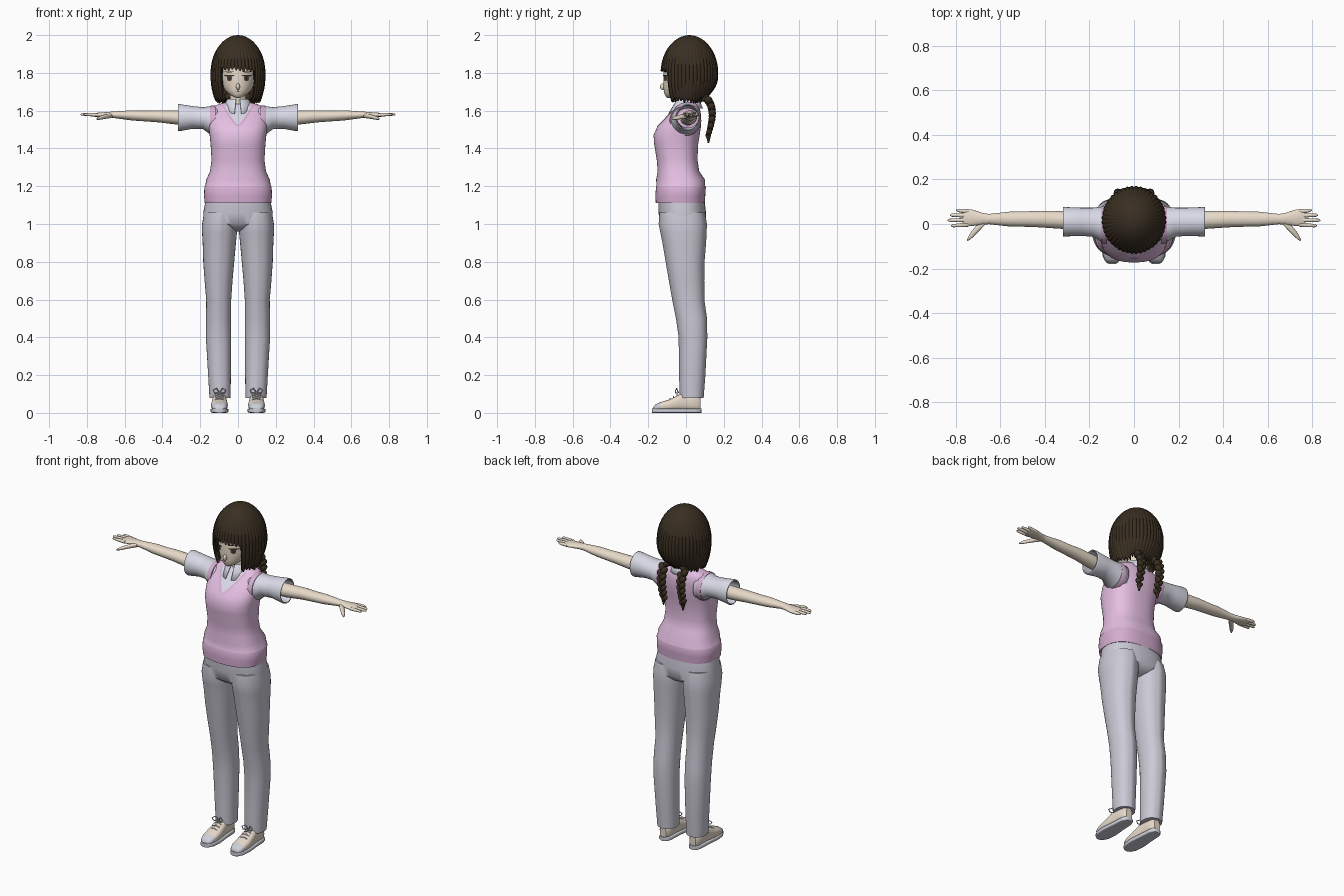
import bpy, bmesh, math, random
from math import sin, cos, pi, tau, exp, copysign, radians
from mathutils import Matrix

random.seed(4)
if "Cube" in bpy.data.objects:
    bpy.data.objects.remove(bpy.data.objects["Cube"])


def material(name, *rgb):
    col = [(c / 255) ** 2.2 for c in rgb] + [1]
    m = bpy.data.materials.new(name)
    m.use_nodes = True
    m.diffuse_color = col
    m.node_tree.nodes["Principled BSDF"].inputs["Base Color"].default_value = col
    return m


HAIR = material("dark brown hair", 60, 50, 38)
SKIN = material("fair skin", 240, 226, 208)
SHIRT = material("white shirt", 222, 222, 236)
VEST = material("pink knit", 228, 190, 226)
RIB = material("pink ribbing", 212, 172, 208)
PANTS = material("grey trousers", 202, 200, 212)
SHOE = material("cream shoe", 238, 224, 208)
SOLE = material("pale grey sole", 205, 205, 216)
IRIS = material("brown eye", 92, 68, 58)
LIPS = material("soft red lips", 196, 142, 134)


def finish(name, bm, mats, mirror=False, solid=0, angle=45, rule=None, recalc=True):
    if recalc:
        bmesh.ops.recalc_face_normals(bm, faces=bm.faces)
    if rule:
        for f in bm.faces:
            f.material_index = rule(f.calc_center_median())
    me = bpy.data.meshes.new(name)
    bm.to_mesh(me)
    bm.free()
    me.shade_smooth()
    me.set_sharp_from_angle(angle=radians(angle))
    for m in mats:
        me.materials.append(m)
    ob = bpy.data.objects.new(name, me)
    bpy.context.scene.collection.objects.link(ob)
    if solid:
        mod = ob.modifiers.new("thickness", "SOLIDIFY")
        mod.thickness, mod.offset = solid, -1
    if mirror:
        ob.modifiers.new("mirror", "MIRROR")
    return ob


def grid(rows, closed=False):
    """Skin a list of equally long point rows."""
    bm = bmesh.new()
    vs = [[bm.verts.new(p) for p in row] for row in rows]
    n = len(rows[0])
    for a, b in zip(vs, vs[1:]):
        for i in range(n if closed else n - 1):
            j = (i + 1) % n
            bm.faces.new((a[i], a[j], b[j], b[i]))
    return bm, vs


def loft(name, axis, rings, mats, e=2, n=48, crease=0, caps=True, **kw):
    """Rings are (position on axis, two centre values, two radii)."""
    rows = []
    for p, c1, c2, r1, r2 in rings:
        row = []
        for i in range(n):
            c, s = cos(tau * i / n), sin(tau * i / n)
            u = c1 + r1 * copysign(abs(c) ** (2 / e), c)
            v = c2 + r2 * copysign(abs(s) ** (2 / e), s) * (1 + crease * exp(-(c / .1) ** 2))
            row.append({"x": (p, u, v), "y": (u, p, v), "z": (u, v, p)}[axis])
        rows.append(row)
    bm, vs = grid(rows, True)
    if caps:
        bm.faces.new(vs[0])
        bm.faces.new(vs[-1])
    return finish(name, bm, mats, **kw)


def front_y(rings, e, x, z):
    """Front surface of a vertical loft."""
    for a, b in zip(rings, rings[1:]):
        if z <= b[0]:
            break
    t = (z - a[0]) / (b[0] - a[0])
    _, _, cy, rx, ry = [p + (q - p) * t for p, q in zip(a, b)]
    return cy - ry * max(0, 1 - abs(x / rx) ** e) ** (1 / e)


def patch(name, rings, e, z0, z1, left, right, mat, off, mirror=True):
    """Thin plate lying on the front of a loft, between two side curves."""
    rows = []
    for k in range(17):
        t = k / 16
        z, l, r = z0 + (z1 - z0) * t, left(t), right(t)
        xs = [l + (r - l) * i / 12 for i in range(13)]
        rows.append([(x, front_y(rings, e, x, z) - off, z) for x in xs])
    finish(name, grid(rows)[0], [mat], mirror=mirror, recalc=False)


# Head and neck
head = [(1.668, 0, -.085, .012, .015), (1.675, 0, -.078, .028, .03), (1.69, 0, -.06, .05, .055),
        (1.71, 0, -.04, .07, .078), (1.74, 0, -.02, .086, .1), (1.78, 0, -.005, .096, .115),
        (1.83, 0, .005, .103, .122), (1.9, 0, .01, .1, .11), (1.95, 0, .015, .07, .08),
        (1.97, 0, .015, .03, .03)]
loft("head", "z", head, [SKIN])
loft("neck", "z", [(1.57, 0, .01, .055, .05), (1.62, 0, .008, .043, .043), (1.72, 0, .005, .042, .042)], [SKIN])
bm = bmesh.new()
bmesh.ops.create_uvsphere(bm, u_segments=16, v_segments=10, radius=1,
                          matrix=Matrix.Translation((0, -.121, 1.727)) @ Matrix.Diagonal((.01, .017, .018, 1)))
finish("nose", bm, [SKIN])


# Painted face details
def oval(name, cx, w, z0, z1, mat, off, mirror=True):
    half = lambda t: w * max(0, 1 - (2 * t - 1) ** 2) ** .5
    patch(name, head, 2, z0, z1, lambda t: cx - half(t), lambda t: cx + half(t), mat, off, mirror)


oval("eye_whites", .046, .024, 1.756, 1.786, SHIRT, .002)
oval("irises", .045, .013, 1.756, 1.787, IRIS, .003)
oval("pupils", .045, .006, 1.763, 1.779, HAIR, .004)
oval("upper_lashes", .047, .028, 1.781, 1.79, HAIR, .005)
oval("eyebrows", .046, .026, 1.803, 1.808, HAIR, .003)
oval("mouth", 0, .016, 1.698, 1.703, LIPS, .002, False)

# Hair shell: strands run from the crown, short over the face, long elsewhere
STRANDS, COLS = 44, 264
jag = [random.uniform(0, .02) for _ in range(STRANDS)]


def hair_point(th, z, flute):
    back = max(0, -cos(th))
    r = max(0, 1 - ((z - 1.8) / .2) ** 2) ** .5 if z > 1.8 else 1
    if z < 1.78:
        r -= (.2 + .42 * back) * ((1.78 - z) / .14) ** 2
    r *= 1 + .03 * flute * min(1, (2 - z) / .1)
    return (.143 * r * sin(th), .018 - .15 * r * cos(th), z)


columns = []
for i in range(COLS):
    th = tau * i / COLS
    from_front = min(th, tau - th)
    phase = i * STRANDS / COLS
    flute = abs(sin(pi * phase)) - .4
    end = 1.805 if from_front < radians(39) else 1.635
    end += jag[int(phase)] + .016 * (1 - abs(sin(pi * phase)))
    zs = [1.8 + .2 * cos(.02 + k / 10 * 1.4) for k in range(11)]
    zs += [zs[-1] + (end - zs[-1]) * k / 9 for k in range(1, 10)]
    columns.append([hair_point(th, z, flute) for z in zs])
bm, vs = grid(list(zip(*columns)), True)
bm.faces.new(vs[0])
finish("hair", bm, [HAIR], solid=.012, angle=60)

# Braids: alternating tilted lobes with a pointed tail
bm = bmesh.new()
for k in range(13):
    t = k / 12
    side = 1 if k % 2 else -1
    size = .023 - .008 * t
    at = (.064 + side * .009, .1 + .032 * sin(pi * t ** .7) + .018 * t, 1.67 - .2 * t)
    bmesh.ops.create_uvsphere(bm, u_segments=14, v_segments=10, radius=1, matrix=Matrix.Translation(at)
                              @ Matrix.Rotation(side * .6, 4, "Y") @ Matrix.Diagonal((size * .8, size, size * 1.15, 1)))
bmesh.ops.create_cone(bm, segments=12, radius1=.004, radius2=.014, depth=.04, cap_ends=True,
                      matrix=Matrix.Translation((.064, .119, 1.45)))
finish("braids", bm, [HAIR], mirror=True)

# Knit vest with ribbed hem and a shirt showing in the neckline
vest = [(1.11, 0, -.03, .176, .13), (1.15, 0, -.03, .18, .132), (1.195, 0, -.027, .178, .132),
        (1.2, 0, -.027, .174, .129), (1.235, 0, -.029, .168, .129), (1.28, 0, -.04, .148, .11),
        (1.34, 0, -.047, .14, .108), (1.42, 0, -.052, .145, .116), (1.47, 0, -.05, .15, .122),
        (1.52, 0, -.035, .155, .115), (1.57, 0, -.01, .157, .09), (1.6, 0, .003, .15, .073),
        (1.62, 0, .008, .135, .06), (1.635, 0, .012, .1, .048), (1.645, 0, .015, .06, .035)]
loft("vest", "z", vest, [VEST, RIB], e=2.5, n=64, rule=lambda c: int(c.z < 1.197))
neckline = lambda t: .074 * t ** .8
patch("shirt_front", vest, 2.5, 1.53, 1.628, lambda t: -neckline(t), neckline, SHIRT, .003, False)
patch("neckline_trim", vest, 2.5, 1.52, 1.628, neckline, lambda t: neckline(t) + .011, RIB, .005)

# Shirt collar
rows = []
for z, r, dip, spread in ((1.657, .05, 0, 0), (1.662, .056, 0, 0), (1.64, .068, .008, .008), (1.612, .08, .028, .026)):
    row = []
    for i in range(41):
        th = radians(10 + 340 * i / 40)
        f = max(0, cos(th)) ** 2
        row.append(((r + spread * f) * sin(th), .01 - (r + spread * f) * cos(th), z - dip * f))
    rows.append(row)
finish("collar", grid(rows)[0], [SHIRT], solid=.004)

# Sleeves and armholes
loft("armhole_trim", "x", [(.12, -.004, 1.546, .084, .08), (.137, -.003, 1.547, .084, .08), (.148, -.002, 1.548, .08, .077)],
     [RIB], mirror=True)
loft("sleeves", "x", [(.1, 0, 1.546, .078, .076), (.152, 0, 1.55, .077, .073), (.185, .008, 1.56, .065, .058),
                      (.24, .01, 1.564, .063, .06), (.312, .01, 1.563, .066, .072), (.318, .01, 1.563, .065, .071)],
     [SHIRT], caps=False, solid=.006, mirror=True)

# Arms, hands, fingers
loft("arms", "x", [(.17, .01, 1.56, .04, .038), (.32, .018, 1.563, .04, .037), (.42, .022, 1.57, .037, .032),
                   (.5, .022, 1.572, .034, .028), (.56, .022, 1.575, .033, .027), (.65, .022, 1.578, .023, .018),
                   (.68, .024, 1.578, .026, .016), (.73, .028, 1.577, .038, .013), (.755, .028, 1.577, .037, .011),
                   (.768, .028, 1.577, .03, .007)], [SKIN], n=32, mirror=True)
for name, y, tip in (("index", -.003, .82), ("middle", .018, .835), ("ring", .038, .825), ("little", .057, .798)):
    d = (y - .028) * .15
    loft(name + "_fingers", "x", [(.74, y, 1.577, .009, .009), (.775, y + d / 2, 1.579, .009, .009),
                                  (tip - .008, y + d, 1.58, .007, .006), (tip, y + d, 1.58, .002, .002)],
         [SKIN], n=12, mirror=True)
loft("thumbs", "x", [(.665, .012, 1.574, .012, .012), (.7, -.018, 1.569, .02, .012),
                     (.735, -.056, 1.56, .015, .009), (.748, -.072, 1.556, .004, .004)], [SKIN], n=16, mirror=True)

# Trousers with a pressed crease
loft("trouser_seat", "z", [(1.13, 0, -.025, .17, .122), (1.06, 0, -.02, .184, .126), (1.0, 0, -.016, .182, .12),
                           (.975, 0, -.012, .12, .09), (.96, 0, -.01, .05, .05)], [PANTS], e=2.3)
loft("trouser_legs", "z", [(1.06, .092, -.02, .088, .116), (1.0, .096, -.017, .094, .123), (.95, .098, -.013, .092, .117),
                           (.9, .099, -.009, .088, .111), (.8, .102, -.005, .082, .099), (.7, .103, .003, .074, .09),
                           (.6, .102, .012, .066, .082), (.5, .103, .029, .066, .079), (.4, .103, .037, .067, .073),
                           (.2, .098, .033, .06, .067), (.08, .095, .03, .056, .061)],
     [PANTS], e=2.2, crease=.04, mirror=True, angle=40)

# Shoes
X = .098
outline = [(-.18, .014), (-.172, .028), (-.145, .043), (-.09, .048), (-.02, .041), (.05, .037), (.074, .028), (.082, .014)]
loft("shoe_soles", "y", [(y, X, .012, w, .012) for y, w in outline], [SOLE], e=5, n=32, mirror=True)
tops = [(-.174, .018, .03), (-.16, .034, .046), (-.135, .041, .057), (-.09, .044, .07), (-.05, .041, .09),
        (-.02, .037, .106), (.02, .035, .102), (.06, .033, .09), (.077, .02, .08)]
loft("shoe_uppers", "y", [(y, X, (.01 + top) / 2, w, (top - .01) / 2) for y, w, top in tops],
     [SHOE, SOLE], e=2.6, n=32, mirror=True, rule=lambda c: int(c.y < -.137))

# Laces: crossing bars and a bow
for s, side in ((1, "left"), (-1, "right")):
    cu = bpy.data.curves.new(side + "_laces", "CURVE")
    cu.dimensions, cu.bevel_depth, cu.bevel_resolution = "3D", .003, 1
    bars = [[(dx, y, z - abs(dx) * .35) for dx in (-.024, 0, .024)] for y, z in ((-.085, .077), (-.066, .087), (-.048, .097))]
    loops = [[(0, -.04, .106), (d * .016, -.05, .13), (d * .034, -.055, .12), (d * .026, -.055, .106), (0, -.045, .104)]
             for d in (1, -1)]
    for pts in bars + loops:
        sp = cu.splines.new("POLY")
        sp.points.add(len(pts) - 1)
        for p, (x, y, z) in zip(sp.points, pts):
            p.co = (s * X + x, y, z, 1)
    cu.materials.append(SHIRT)
    bpy.context.scene.collection.objects.link(bpy.data.objects.new(side + "_laces", cu))
